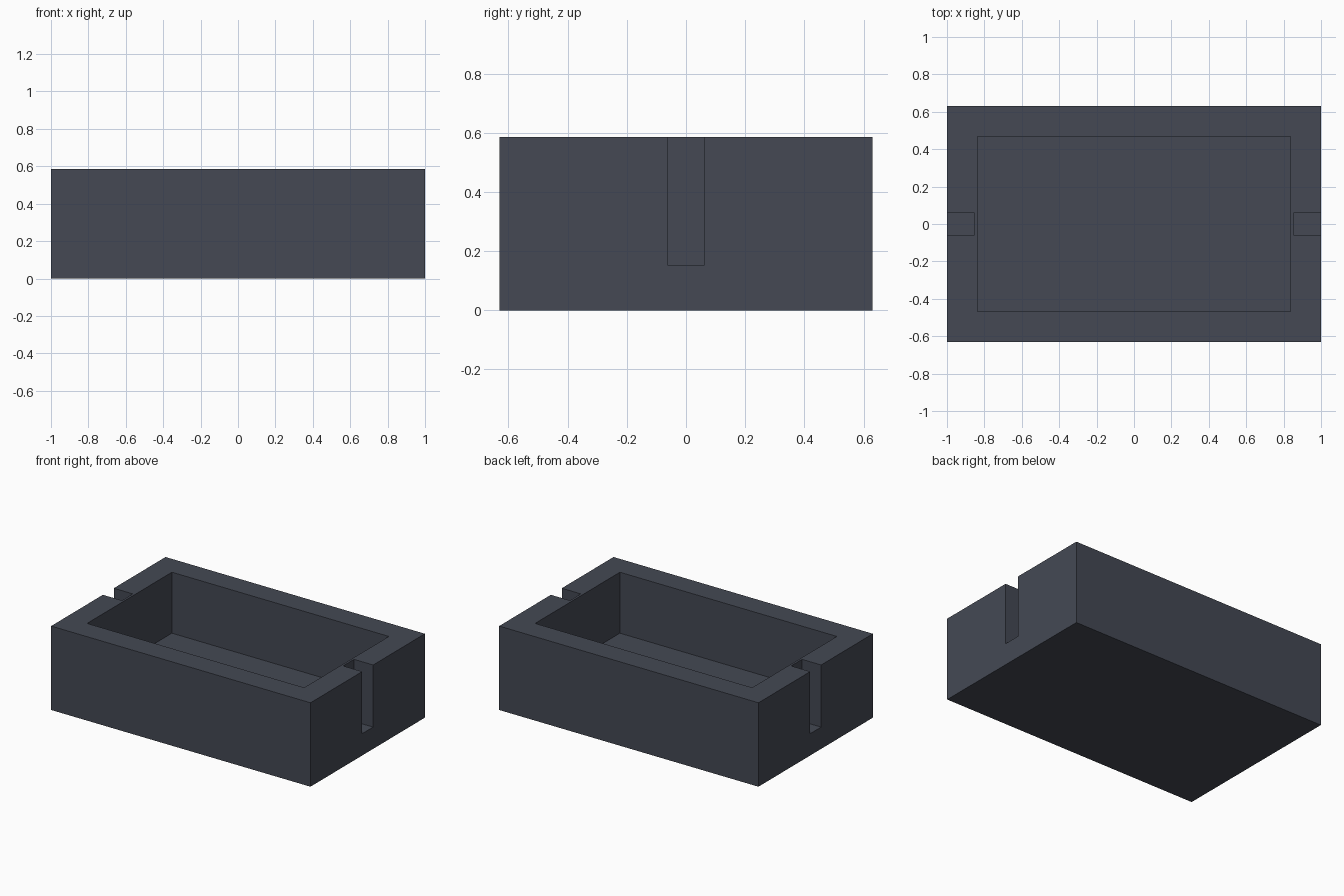
import bpy

if "Cube" in bpy.data.objects:
    bpy.data.objects.remove(bpy.data.objects["Cube"])

W, D, H = 2.0, 1.26, 0.585            # outer size
CAV_X, CAV_Y, FLOOR = 0.837, 0.467, 0.16   # cavity half sizes and floor height
SLOT_X, SLOT_Y, SLOT_Z = 0.853, 0.06, 0.152  # slot inner end, half width, base
OVER = 0.1                            # cutter overshoot


def box(name, lo, hi):
    """Axis-aligned box between two corners."""
    bpy.ops.mesh.primitive_cube_add(size=1)
    ob = bpy.context.object
    ob.name = name
    for v in ob.data.vertices:
        v.co = [(a + b) / 2 + c * (b - a) for a, b, c in zip(lo, hi, v.co)]
    return ob


# Solid block
tray = box("tray", (-W / 2, -D / 2, 0), (W / 2, D / 2, H))
mat = bpy.data.materials.new("dark slate")
mat.diffuse_color = (0.058, 0.066, 0.088, 1)
mat.use_nodes = True
mat.node_tree.nodes["Principled BSDF"].inputs["Base Color"].default_value = mat.diffuse_color
tray.data.materials.append(mat)

# Open cavity and the two end slots
cutters = [box("cavity_cutter", (-CAV_X, -CAV_Y, FLOOR), (CAV_X, CAV_Y, H + OVER))]
for side, name in ((-1, "left"), (1, "right")):
    xs = sorted((side * SLOT_X, side * (W / 2 + OVER)))
    cutters.append(box(name + "_slot_cutter", (xs[0], -SLOT_Y, SLOT_Z),
                       (xs[1], SLOT_Y, H + OVER)))

# Cut them out of the block
bpy.context.view_layer.objects.active = tray
for cutter in cutters:
    mod = tray.modifiers.new(cutter.name, 'BOOLEAN')
    mod.operation, mod.solver, mod.object = 'DIFFERENCE', 'EXACT', cutter
    bpy.ops.object.modifier_apply(modifier=mod.name)
    bpy.data.objects.remove(cutter)
